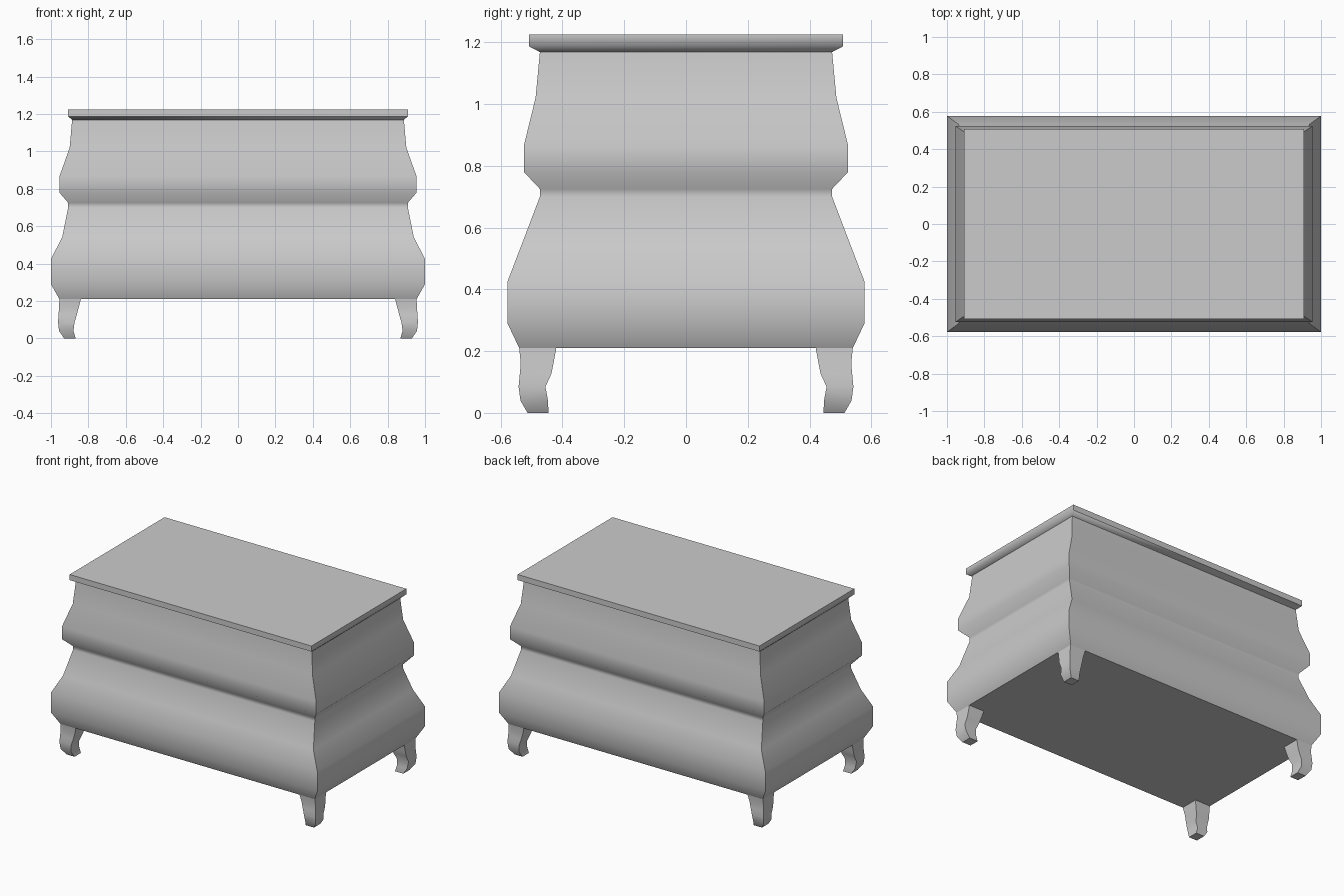
import bpy, bmesh, math

if "Cube" in bpy.data.objects:
    bpy.data.objects.remove(bpy.data.objects["Cube"])


def loft(name, sections, cap_start=True, cap_end=True):
    """Skin rectangular sections (x0, x1, y0, y1, z) into one mesh."""
    bm = bmesh.new()
    rings = []
    for x0, x1, y0, y1, z in sections:
        corners = [(x0, y0), (x1, y0), (x1, y1), (x0, y1)]
        rings.append([bm.verts.new((x, y, z)) for x, y in corners])
    for a, b in zip(rings, rings[1:]):
        for i in range(4):
            j = (i + 1) % 4
            bm.faces.new((a[i], a[j], b[j], b[i]))
    if cap_start:
        bm.faces.new(rings[0])
    if cap_end:
        bm.faces.new(rings[-1])
    bmesh.ops.recalc_face_normals(bm, faces=bm.faces)
    mesh = bpy.data.meshes.new(name)
    bm.to_mesh(mesh)
    bm.free()
    obj = bpy.data.objects.new(name, mesh)
    bpy.context.collection.objects.link(obj)
    bpy.ops.object.select_all(action='DESELECT')
    obj.select_set(True)
    bpy.context.view_layer.objects.active = obj
    bpy.ops.object.shade_smooth_by_angle(angle=math.radians(50))
    return obj


# Bombe chest body with its lid: half width, half depth, height
profile = [
    (0.955, 0.540, 0.21), (1.000, 0.578, 0.29), (1.000, 0.578, 0.425),
    (0.940, 0.534, 0.54), (0.908, 0.473, 0.70), (0.908, 0.473, 0.725),
    (0.955, 0.525, 0.78), (0.955, 0.525, 0.865), (0.900, 0.487, 1.02),
    (0.887, 0.473, 1.168), (0.908, 0.509, 1.187), (0.908, 0.509, 1.225),
]
loft("chest_body", [(-x, x, -y, y, z) for x, y, z in profile])

# Curved corner legs: inner x, outer x, inner y, outer y, height
leg = [
    (0.840, 0.955, 0.420, 0.540, 0.21), (0.853, 0.957, 0.429, 0.535, 0.16),
    (0.862, 0.960, 0.436, 0.538, 0.126), (0.874, 0.962, 0.455, 0.542, 0.085),
    (0.880, 0.957, 0.447, 0.536, 0.04), (0.868, 0.930, 0.445, 0.513, 0.0),
]
for side, sx in (("left", -1), ("right", 1)):
    for end, sy in (("front", -1), ("back", 1)):
        loft(f"{end}_{side}_leg",
             [(sx * a, sx * b, sy * c, sy * d, z) for a, b, c, d, z in leg],
             cap_start=False)
